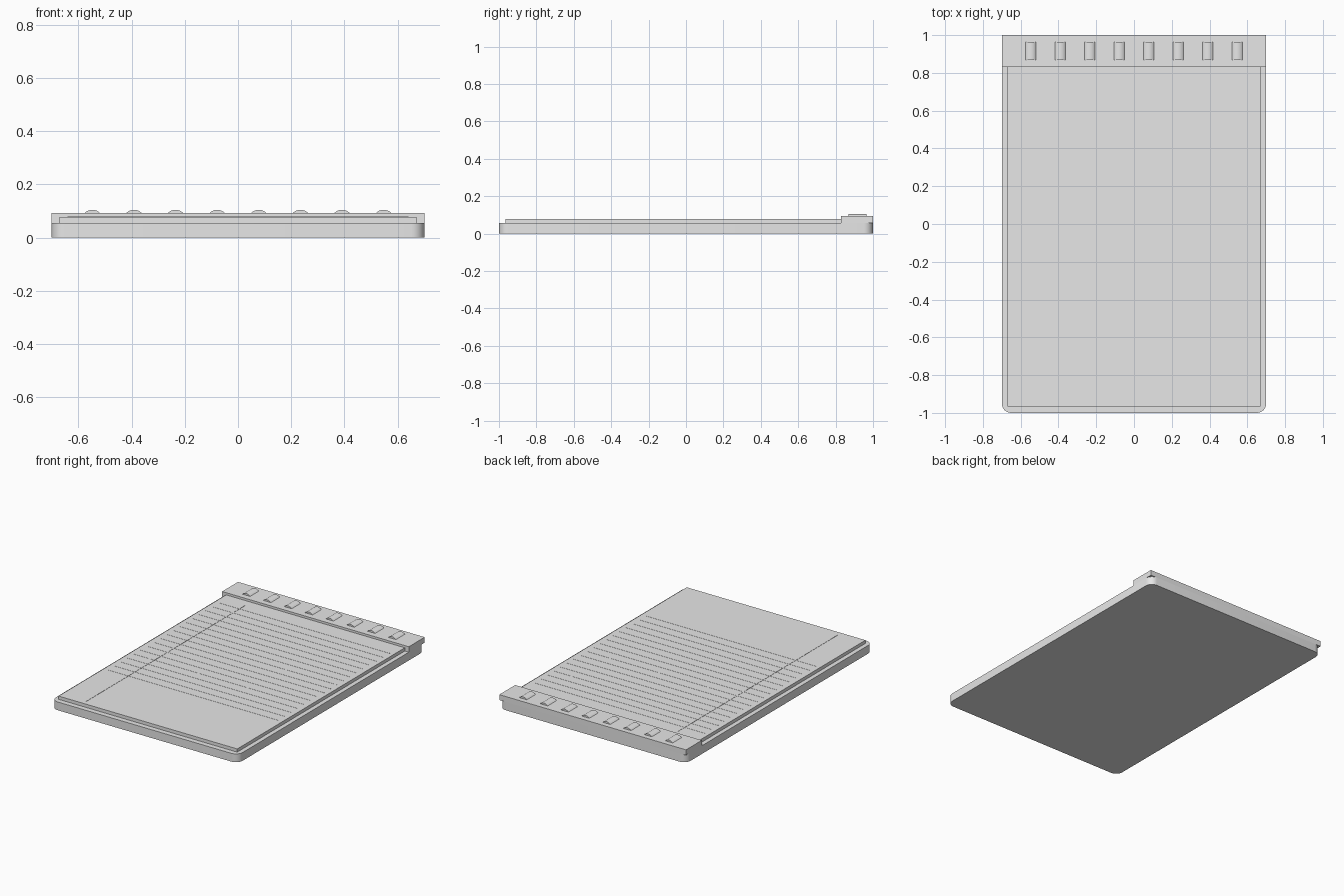
import bpy
import bmesh
import math
from mathutils import Matrix

cube = bpy.data.objects.get("Cube")
if cube:
    bpy.data.objects.remove(cube, do_unlink=True)

grey = bpy.data.materials.new("plain grey")
grey.use_nodes = True
colour = (0.8, 0.8, 0.8, 1)
grey.diffuse_color = colour
grey.node_tree.nodes["Principled BSDF"].inputs["Base Color"].default_value = colour


def finish(name, bm):
    mesh = bpy.data.meshes.new(name)
    bm.to_mesh(mesh)
    bm.free()
    mesh.materials.append(grey)
    obj = bpy.data.objects.new(name, mesh)
    bpy.context.collection.objects.link(obj)
    return obj


def smooth(obj):
    bpy.ops.object.select_all(action='DESELECT')
    obj.select_set(True)
    bpy.context.view_layer.objects.active = obj
    bpy.ops.object.shade_smooth_by_angle(angle=math.radians(35))


def box(name, x, y, z, corner=0):
    """Box between (low, high) pairs, with optional rounded upright corners."""
    bm = bmesh.new()
    spans = (x, y, z)
    size = [b - a for a, b in spans]
    centre = [(a + b) / 2 for a, b in spans]
    bmesh.ops.create_cube(
        bm, size=1, matrix=Matrix.Translation(centre) @ Matrix.Diagonal((*size, 1)))
    if corner:
        upright = [e for e in bm.edges
                   if abs(e.verts[0].co.z - e.verts[1].co.z) > size[2] / 2]
        bmesh.ops.bevel(bm, geom=upright, offset=corner, segments=8,
                        profile=0.5, affect='EDGES')
    obj = finish(name, bm)
    if corner:
        smooth(obj)
    return obj


# Backing block with rounded corners, paper stack and top binding
box("backing", (-0.7, 0.7), (-1, 1), (0, 0.056), corner=0.05)
box("paper", (-0.67, 0.67), (-0.965, 0.84), (0.05, 0.078))
box("binding", (-0.7, 0.7), (0.83, 1), (0.056, 0.093))

# Margin line and ruled lines as thin plates on the paper
page_top = 0.0775
box("margin_line", (-0.489, -0.485), (-0.93, 0.78), (page_top, 0.0795))
for i in range(18):
    y = -0.48 + i * 0.07
    box(f"ruled_line_{i + 1}", (-0.64, 0.64), (y - 0.0015, y + 0.0015),
        (page_top, 0.079))

# Binding rings: drums sunk into the binding so only a shallow arc shows
for i in range(8):
    x = (i - 3.5) * 0.1563
    bm = bmesh.new()
    bmesh.ops.create_cone(
        bm, cap_ends=True, segments=32, radius1=0.04, radius2=0.04, depth=0.095,
        matrix=Matrix.Translation((x, 0.917, 0.065)) @ Matrix.Rotation(math.pi / 2, 4, 'X'))
    # Trim the hidden part below the binding surface
    bmesh.ops.bisect_plane(bm, geom=bm.verts[:] + bm.edges[:] + bm.faces[:],
                           plane_co=(0, 0, 0.085), plane_no=(0, 0, 1),
                           clear_inner=True)
    bmesh.ops.holes_fill(bm, edges=[e for e in bm.edges if e.is_boundary])
    smooth(finish(f"binding_ring_{i + 1}", bm))
